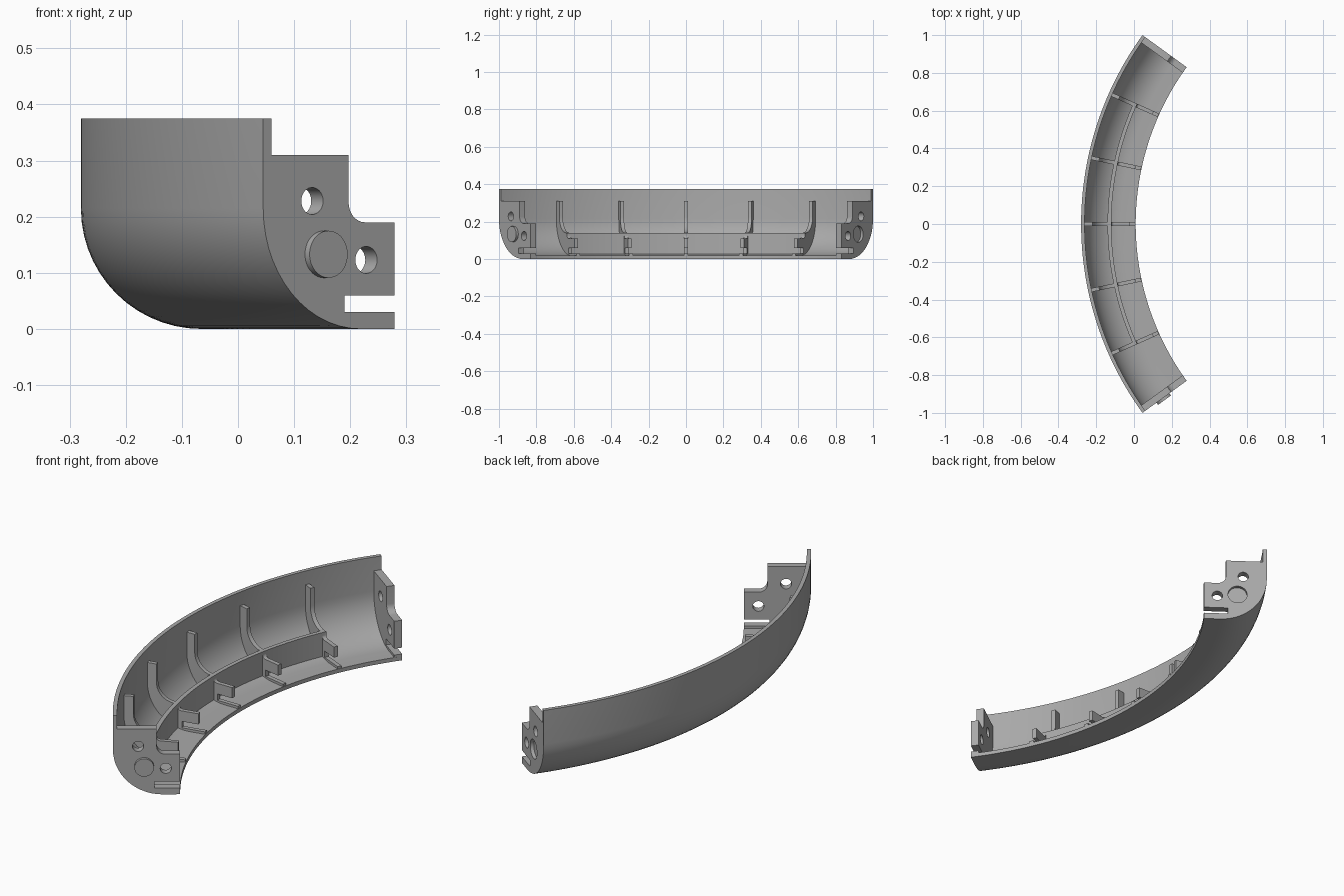
import bpy, bmesh
from math import sin, cos, pi, radians
from mathutils import Vector

if "Cube" in bpy.data.objects:
    bpy.data.objects.remove(bpy.data.objects["Cube"])

R = 1.7013                # outer radius of the ring
CX = 1.4213               # ring centre on x
END = radians(36)         # half sweep
DEPTH = 0.289             # radial depth of the section
WALL = 0.0185             # shell thickness
TOP = 0.375
BEND = 0.215              # radius of the curved lower corner

grey = bpy.data.materials.new("plain grey")
grey.use_nodes = True
grey.diffuse_color = (0.4, 0.4, 0.4, 1)
grey.node_tree.nodes["Principled BSDF"].inputs["Base Color"].default_value = (0.4, 0.4, 0.4, 1)


def place(angle, d, z, s=0.0):
    """Point at depth d inward from the outer wall, shifted s along the ring."""
    r = R - d
    return Vector((CX - r * cos(angle) + s * sin(angle),
                   r * sin(angle) + s * cos(angle), z))


def arc(cd, cz, r, a0, a1, n=14):
    return [(cd + r * cos(radians(a0 + (a1 - a0) * i / n)),
             cz + r * sin(radians(a0 + (a1 - a0) * i / n))) for i in range(n + 1)]


def loft(name, rings):
    """Skin a row of matching closed sections and cap both ends."""
    bm = bmesh.new()
    rows = [[bm.verts.new(p) for p in ring] for ring in rings]
    n = len(rows[0])
    for a, b in zip(rows, rows[1:]):
        for i in range(n):
            j = (i + 1) % n
            bm.faces.new((a[i], a[j], b[j], b[i]))
    bm.faces.new(rows[0])
    bm.faces.new(rows[-1])
    bmesh.ops.recalc_face_normals(bm, faces=bm.faces)
    mesh = bpy.data.meshes.new(name)
    bm.to_mesh(mesh)
    bm.free()
    mesh.materials.append(grey)
    ob = bpy.data.objects.new(name, mesh)
    bpy.context.collection.objects.link(ob)
    return ob


def sweep(name, section, half, n):
    return loft(name, [[place(-half + 2 * half * i / n, d, z) for d, z in section]
                       for i in range(n + 1)])


def slab(name, section, angle, s0, s1):
    return loft(name, [[place(angle, d, z, s) for d, z in section] for s in (s0, s1)])


def disc(d, z, r):
    return arc(d, z, r, 0, 360, 40)[:-1]


def activate(ob):
    bpy.ops.object.select_all(action='DESELECT')
    ob.select_set(True)
    bpy.context.view_layer.objects.active = ob


def cut(ob, cutter):
    cutter.hide_render = True
    mod = ob.modifiers.new("cut", 'BOOLEAN')
    mod.operation = 'DIFFERENCE'
    mod.solver = 'EXACT'
    mod.object = cutter
    activate(ob)
    bpy.ops.object.modifier_apply(modifier=mod.name)
    bpy.data.objects.remove(cutter)


parts = []

# Curved shell: wall, rounded lower corner and floor
shell_section = ([(0, TOP)] + arc(BEND, BEND, BEND, 180, 270) + [(DEPTH, 0), (DEPTH, WALL)]
                 + arc(BEND, BEND, BEND - WALL, 270, 180) + [(WALL, TOP)])
parts.append(sweep("shell", shell_section, END, 60))


def inner_line(embed):
    """Inside of the shell from the wall to the floor edge."""
    return arc(BEND, BEND, BEND - WALL + embed, 180, 270)


# End plates with bolt holes and a slot above the floor lip
plate_section = ([(WALL, 0.31)] + inner_line(0)
                 + [(DEPTH, WALL), (DEPTH, 0.03), (0.179, 0.03), (0.179, 0.06),
                    (DEPTH, 0.06), (DEPTH, 0.19)]
                 + arc(0.224, 0.226, 0.036, 270, 180, 8) + [(0.188, 0.31)])
PLATE = 0.036
for side, label in ((-1, "front"), (1, "back")):
    angle = side * END
    plate = slab(label + "_end_plate", plate_section, angle, 0, -side * PLATE)
    for d, z in ((0.108, 0.228), (0.227, 0.123)):
        cut(plate, slab("hole_cutter", disc(d, z, 0.024), angle, -0.1, 0.1))
    if side > 0:
        cut(plate, slab("socket_cutter", disc(0.134, 0.133, 0.044), angle, -0.016, 0.05))
    parts.append(plate)

# Locating boss on the front end
parts.append(slab("locating_boss", disc(0.134, 0.133, 0.042), -END, 0.005, -0.014))

# Cross ribs: wall fin, slotted arm and floor pad
rib_section = ([(WALL - 0.004, 0.31)] + inner_line(0.004)
               + [(DEPTH - 0.002, WALL - 0.004), (DEPTH - 0.002, 0.03), (0.179, 0.03),
                  (0.179, 0.06), (0.256, 0.06), (0.256, 0.11), (0.175, 0.11)]
               + arc(0.175, 0.125, 0.015, 270, 180, 4)[1:] + [(0.16, 0.14)]
               + arc(0.145, 0.225, 0.085, 270, 180, 10) + [(0.06, 0.31)])
for i in range(-2, 3):
    parts.append(slab("cross_rib_%d" % (i + 3), rib_section, radians(12 * i), -0.01, 0.01))

# Long rib running along the ring between the outermost cross ribs
long_section = [(0.14, 0.02), (0.16, 0.014), (0.16, 0.14), (0.14, 0.14)]
parts.append(sweep("long_rib", long_section, radians(24), 40))

for ob in parts:
    activate(ob)
    bpy.ops.object.shade_smooth_by_angle(angle=radians(30))
